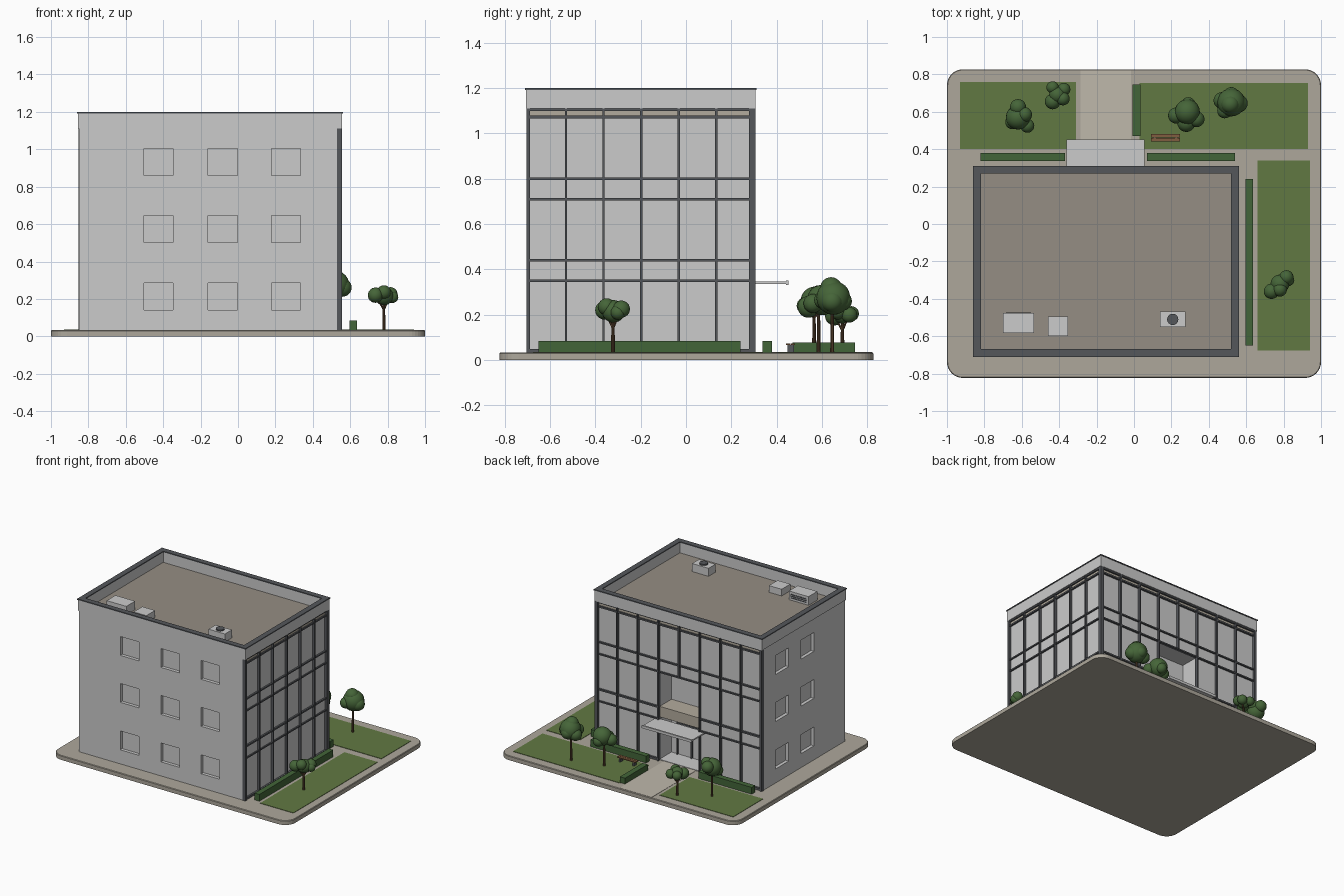
import bpy, bmesh, math
from mathutils import Matrix, Vector

if "Cube" in bpy.data.objects:
    bpy.data.objects.remove(bpy.data.objects["Cube"])

COLORS = {
    "paving": (.42, .39, .33), "path": (.52, .48, .41), "roofing": (.30, .27, .23),
    "lawn": (.12, .19, .055), "hedge": (.055, .13, .04), "leaf": (.06, .13, .04),
    "bark": (.11, .06, .03), "timber": (.22, .11, .05), "frame": (.09, .095, .105),
    "slab": (.45, .41, .34),
}
MATS = {}
for key, c in COLORS.items():
    MATS[key] = bpy.data.materials.new(key)
    MATS[key].diffuse_color = (*c, 1)


def add_box(bm, x0, x1, y0, y1, z0, z1):
    m = Matrix.Translation(((x0 + x1) / 2, (y0 + y1) / 2, (z0 + z1) / 2))
    bmesh.ops.create_cube(bm, size=1, matrix=m @ Matrix.Diagonal((x1 - x0, y1 - y0, z1 - z0, 1)))


def finish(bm, name, mat=None):
    me = bpy.data.meshes.new(name)
    bm.to_mesh(me)
    bm.free()
    ob = bpy.data.objects.new(name, me)
    bpy.context.collection.objects.link(ob)
    if mat:
        me.materials.append(MATS[mat])
    return ob


def boxes(name, items, mat=None):
    bm = bmesh.new()
    for b in items:
        add_box(bm, *b)
    return finish(bm, name, mat)


def ring(x0, x1, y0, y1, z0, z1, t):
    return [(x0, x1, y0, y0 + t, z0, z1), (x0, x1, y1 - t, y1, z0, z1),
            (x0, x0 + t, y0 + t, y1 - t, z0, z1), (x1 - t, x1, y0 + t, y1 - t, z0, z1)]


# Base slab with rounded corners
G = 0.033
bm = bmesh.new()
add_box(bm, -1, 1, -.823, .827, 0, G)
upright = [e for e in bm.edges if abs(e.verts[0].co.z - e.verts[1].co.z) > .01]
bmesh.ops.bevel(bm, geom=upright, offset=.085, segments=8, profile=.5, affect='EDGES')
bmesh.ops.bevel(bm, geom=[e for e in bm.edges if all(v.co.z > G - .001 for v in e.verts)],
                offset=.004, segments=1, affect='EDGES')
finish(bm, "base_slab", "paving")

# Lawns, path and hedges
boxes("lawns", [(-.93, -.31, .40, .76, .02, G + .003), (.03, .93, .40, .755, .02, G + .003),
                (.66, .94, -.675, .34, .02, G + .003)], "lawn")
boxes("entrance_path", [(-.285, -.015, .28, .822, .02, G + .002)], "path")
boxes("hedges", [(-.82, -.37, .338, .38, G, .085), (.07, .54, .338, .38, G, .085),
                 (.595, .635, -.65, .24, G, .085), (-.007, .036, .47, .745, G, .077)], "hedge")

# Main block, cut by window recesses and the entrance recess
OX0, OX1 = -.324, .024
body = boxes("building_body", [(-.85, .537, -.70, .285, .02, 1.11)])
rows = (.14, .502, .86)
cuts = [(x - .078, x + .078, -.8, -.675, z, z + .144) for x in (-.425, -.082, .257) for z in rows]
cuts += [(-.95, -.825, y - .078, y + .078, z, z + .144) for y in (.055, -.25) for z in rows]
cuts += [(OX0, OX1, .14, .4, .038, .71)]
cutter = boxes("recess_cutter", cuts)
cutter.hide_render = True
mod = body.modifiers.new("recesses", 'BOOLEAN')
mod.object, mod.operation, mod.solver = cutter, 'DIFFERENCE', 'EXACT'
bpy.context.view_layer.objects.active = body
bpy.ops.object.modifier_apply(modifier=mod.name)
bpy.data.objects.remove(cutter)

# Floor slab edges: top strip under the parapet and landing in the entrance recess
boxes("top_slab_edge", [(-.84, .54, -.69, .288, 1.075, 1.105)], "slab")
boxes("landing_slab", [(OX0, OX1, .14, .282, .36, .44)], "slab")
boxes("spandrel_panels", [(.53, .54, -.68, .28, z, z + .08) for z in (.355, .715)] +
      [(x0, x1, .28, .288, z, z + .08) for x0, x1, z in
       ((-.84, OX0, .355), (OX1, .54, .355), (-.84, .54, .715))])

# Curtain wall frame, side (+x) and back (+y)
bars = []
for i in range(7):
    y = -.695 + i * .1657
    w = .008 if i in (0, 6) else .005
    bars.append((.53, .556, y - w, y + w, G, 1.11))
for i in range(9):
    x = .546 - i * .17375
    w = .009 if i in (0, 8) else .005
    bars.append((x - w, x + w, .278, .306, .71 if i == 4 else G, 1.11))
for z, h in ((.041, .008), (.35, .005), (.44, .006), (.71, .005), (.80, .005), (1.072, .006), (1.105, .005)):
    bars.append((.53, .55, -.70, .30, z - h, z + h))
    spans = [(-.85, OX0), (OX1, .55)] if z < .7 else [(-.85, .55)]
    bars += [(a, b, .278, .30, z - h, z + h) for a, b in spans]
boxes("curtain_wall_frame", bars, "frame")

# Entrance doors at the back of the recess, and canopy
door = [(x - .005, x + .005, .138, .152, .038, .28) for x in (-.27, -.15, -.03)]
door += [(-.275, -.025, .138, .152, .275, .285)]
boxes("door_frame", door, "frame")
boxes("entrance_canopy", [(-.36, .055, .28, .45, .336, .346), (-.362, .057, .441, .453, .331, .351)])

# Parapet, coping and roof deck
boxes("parapet", ring(-.856, .557, -.706, .307, 1.11, 1.194, .036))
boxes("parapet_coping", ring(-.86, .561, -.71, .311, 1.192, 1.2, .042), "frame")
boxes("roof_deck", [(-.83, .53, -.68, .285, 1.09, 1.114)], "roofing")

# Rooftop units
boxes("rooftop_units", [(-.70, -.535, -.582, -.476, 1.11, 1.18), (-.46, -.353, -.60, -.495, 1.11, 1.165),
                        (.138, .276, -.552, -.468, 1.11, 1.175)])
boxes("unit_grille", [(-.685, -.55, -.48, -.473, z, z + .007) for z in (1.128, 1.141, 1.154)], "frame")
bm = bmesh.new()
bmesh.ops.create_cone(bm, cap_ends=True, segments=24, radius1=.03, radius2=.03, depth=.012,
                      matrix=Matrix.Translation((.207, -.51, 1.179)))
finish(bm, "unit_fan", "frame")

# Bench
boxes("bench", [(.09, .246, .442, .46, .066, .073), (.09, .246, .463, .481, .066, .073)], "timber")
boxes("bench_legs", [(x, x + .012, .447, .477, G, .067) for x in (.105, .22)], "frame")


# Trees: trunk plus a cluster of smooth foliage balls (x, y, z, radius)
def tree(tag, x, y, blobs):
    top = blobs[0][2]
    bm = bmesh.new()
    bmesh.ops.create_cone(bm, cap_ends=True, segments=10, radius1=.009, radius2=.006, depth=top - G + .005,
                          matrix=Matrix.Translation((x, y, (top + G) / 2)))
    for bx, by, bz, r in blobs[1:3]:
        a, b = Vector((x, y, top - .075)), Vector((bx, by, bz))
        d = b - a
        rot = d.to_track_quat('Z', 'Y').to_matrix().to_4x4()
        bmesh.ops.create_cone(bm, cap_ends=True, segments=8, radius1=.005, radius2=.003, depth=d.length,
                              matrix=Matrix.Translation((a + b) / 2) @ rot)
    finish(bm, "trunk_" + tag, "bark")
    bm = bmesh.new()
    for bx, by, bz, r in blobs:
        bmesh.ops.create_icosphere(bm, subdivisions=3, radius=r, matrix=Matrix.Translation((bx, by, bz)))
    for f in bm.faces:
        f.smooth = True
    finish(bm, "foliage_" + tag, "leaf")


tree("a", -.615, .565, [(-.62, .57, .26, .065), (-.62, .625, .28, .043), (-.57, .525, .24, .037),
                        (-.65, .545, .235, .038), (-.585, .585, .29, .040)])
tree("b", -.41, .69, [(-.41, .69, .205, .044), (-.375, .72, .20, .035), (-.435, .655, .195, .042),
                      (-.435, .73, .205, .033), (-.38, .67, .215, .036)])
tree("c", .28, .585, [(.285, .60, .265, .067), (.225, .58, .245, .043), (.28, .54, .235, .048),
                      (.335, .56, .25, .042), (.29, .64, .24, .038)])
tree("d", .517, .645, [(.52, .65, .275, .075), (.47, .66, .25, .045), (.56, .645, .26, .048),
                       (.485, .605, .265, .040), (.52, .69, .26, .042), (.515, .64, .318, .048)])
tree("e", .78, -.322, [(.78, -.32, .215, .050), (.815, -.285, .225, .038), (.735, -.36, .22, .041),
                       (.78, -.35, .235, .038), (.825, -.30, .21, .032)])

for m in bpy.data.materials:
    if m.users and not m.is_grease_pencil:
        m.use_nodes = True
        m.node_tree.nodes["Principled BSDF"].inputs["Base Color"].default_value = m.diffuse_color
